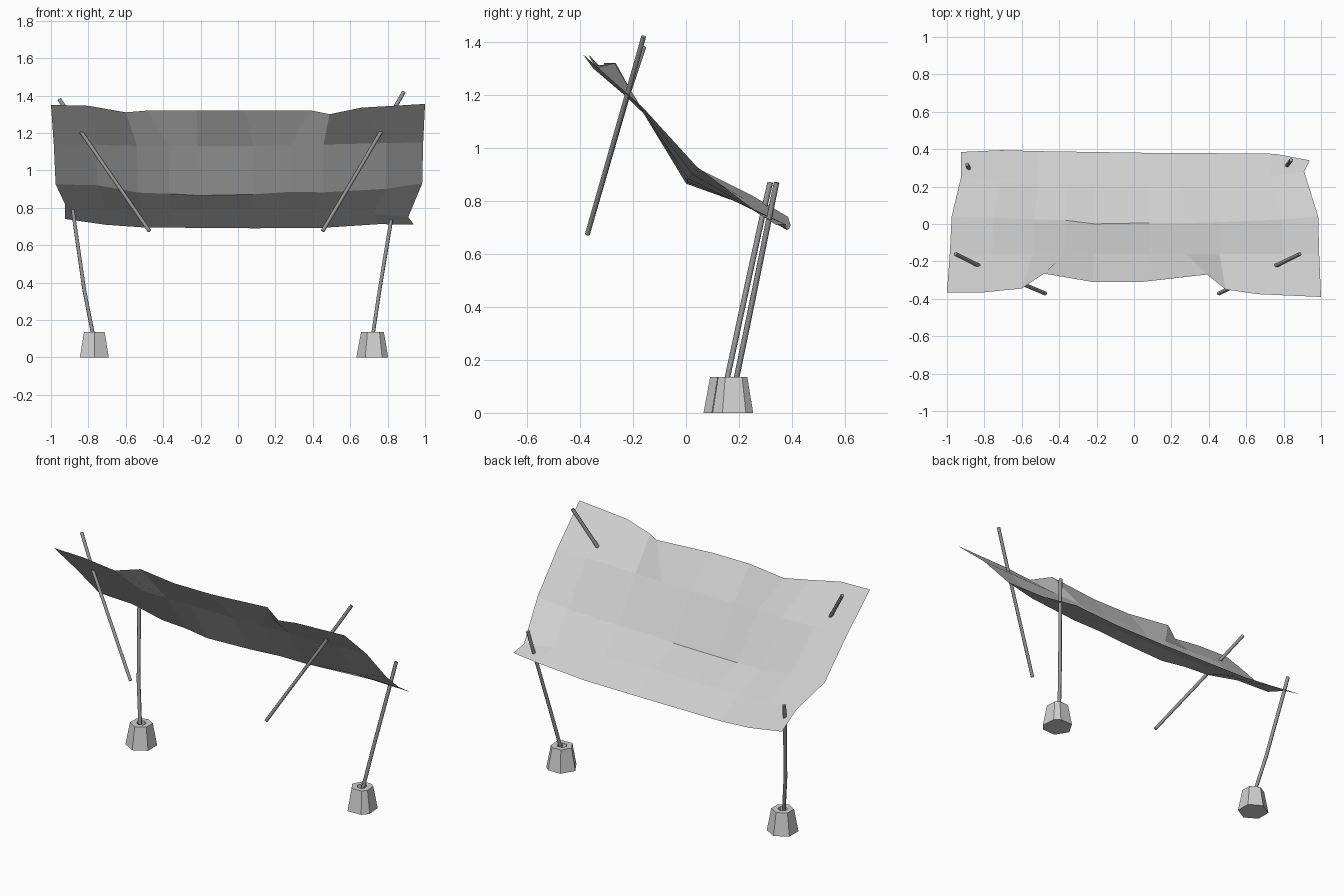
import bpy
import bmesh
from math import cos, sin, pi, radians
from mathutils import Vector

cube = bpy.data.objects.get("Cube")
if cube:
    bpy.data.objects.remove(cube, do_unlink=True)


def make_material(name, grey):
    mat = bpy.data.materials.new(name)
    mat.use_nodes = True
    colour = (grey, grey, grey, 1)
    mat.diffuse_color = colour
    mat.node_tree.nodes["Principled BSDF"].inputs["Base Color"].default_value = colour
    return mat


cloth = make_material("grey cloth", 0.62)
stone = make_material("grey stone", 0.63)
wood = make_material("dark grey pole", 0.31)


def finish(name, bm, mat):
    mesh = bpy.data.meshes.new(name)
    bm.to_mesh(mesh)
    bm.free()
    mesh.materials.append(mat)
    obj = bpy.data.objects.new(name, mesh)
    bpy.context.collection.objects.link(obj)
    return obj


def bridge(bm, a, b):
    n = len(a)
    for i in range(n):
        bm.faces.new((a[i], a[(i + 1) % n], b[(i + 1) % n], b[i]))


def pole(name, points, radius=0.0105, sides=6):
    """Bent round pole through the given points."""
    points = [Vector(p) for p in points]
    bm = bmesh.new()
    rings = []
    for i, p in enumerate(points):
        along = points[min(i + 1, len(points) - 1)] - points[max(i - 1, 0)]
        turn = along.to_track_quat('Z', 'Y')
        rings.append([bm.verts.new(p + turn @ Vector((radius * cos(t), radius * sin(t), 0)))
                      for t in (2 * pi * k / sides for k in range(sides))])
    for a, b in zip(rings, rings[1:]):
        bridge(bm, a, b)
    bm.faces.new(rings[0][::-1])
    bm.faces.new(rings[-1])
    obj = finish(name, bm, wood)
    for f in obj.data.polygons:
        f.use_smooth = len(f.vertices) == 4
    obj.data.set_sharp_from_angle(angle=pi / 2.5)


def foot(name, x, y, corners):
    """Tapered faceted block with a socket in its top; corners are in degrees."""
    bm = bmesh.new()
    rings = []
    for r, z in ((0.089, 0), (0.064, 0.135), (0.029, 0.135), (0.026, 0.08)):
        rings.append([bm.verts.new((x + r * cos(radians(a)), y + r * sin(radians(a)), z))
                      for a in corners])
    for a, b in zip(rings, rings[1:]):
        bridge(bm, a, b)
    bm.faces.new(rings[0][::-1])
    bm.faces.new(rings[-1])
    finish(name, bm, stone)


def sample(row, x):
    """Point on a polyline at a given x."""
    for a, b in zip(row, row[1:]):
        if x <= b[0]:
            break
    return Vector(a).lerp(Vector(b), (x - a[0]) / (b[0] - a[0]))


# Sagging cloth: the front hem, then the folds running back to the rear hem
front_hem = [(-1, -.365, 1.35), (-.8, -.365, 1.345), (-.6, -.345, 1.31), (-.48, -.265, 1.32),
             (-.22, -.31, 1.32), (.04, -.31, 1.32), (.39, -.27, 1.32), (.49, -.35, 1.3),
             (.66, -.375, 1.335), (1, -.39, 1.355)]
folds = [
    [(-.985, -.16, 1.14), (-.5, -.16, 1.13), (.1, -.16, 1.13), (.99, -.16, 1.15)],
    [(-.975, .04, .925), (-.75, .035, .92), (-.53, .025, .88), (-.37, .02, .875),
     (-.22, 0, .865), (-.03, .013, .868), (.1, .005, .872), (.27, .005, .885),
     (.45, .01, .882), (.75, .02, .895), (.985, .04, .93)],
    [(-.925, .25, .82), (-.55, .21, .79), (.45, .21, .79), (.91, .28, .75)],
    [(-.925, .385, .74), (-.72, .395, .71), (-.55, .39, .695), (.1, .38, .69),
     (.5, .378, .692), (.79, .375, .715), (.94, .34, .71)],
]
columns = [-1, -.77, -.55, -.38, -.22, .08, .28, .46, .8, 1]
bm = bmesh.new()
grid = [[bm.verts.new(p) for p in front_hem]]
for row in folds:
    left, right = row[0][0], row[-1][0]
    grid.append([bm.verts.new(sample(row, left + (right - left) * (c + 1) / 2)) for c in columns])
for near, far in zip(grid, grid[1:]):
    for i in range(len(columns) - 1):
        bm.faces.new((near[i], near[i + 1], far[i + 1], far[i]))
finish("canopy_cloth", bm, cloth)

# Leaning front poles that pierce the cloth
pole("front_left_pole", [(.452, -.372, .675), (.755, -.225, 1.19), (.887, -.16, 1.42)])
pole("front_right_pole", [(-.473, -.372, .675), (-.835, -.22, 1.2), (-.955, -.16, 1.38)])

# Rear poles standing in their blocks
pole("rear_left_pole", [(.715, .18, .08), (.757, .238, .36), (.82, .315, .74), (.84, .342, .87)])
pole("rear_right_pole", [(-.767, .145, .08), (-.822, .205, .36), (-.878, .29, .75), (-.893, .318, .87)])
foot("rear_left_foot", .722, .175, [35, 62, 118, 180, 242, 303, 335])
foot("rear_right_foot", -.768, .155, [30, 90, 150, 210, 270, 330])
